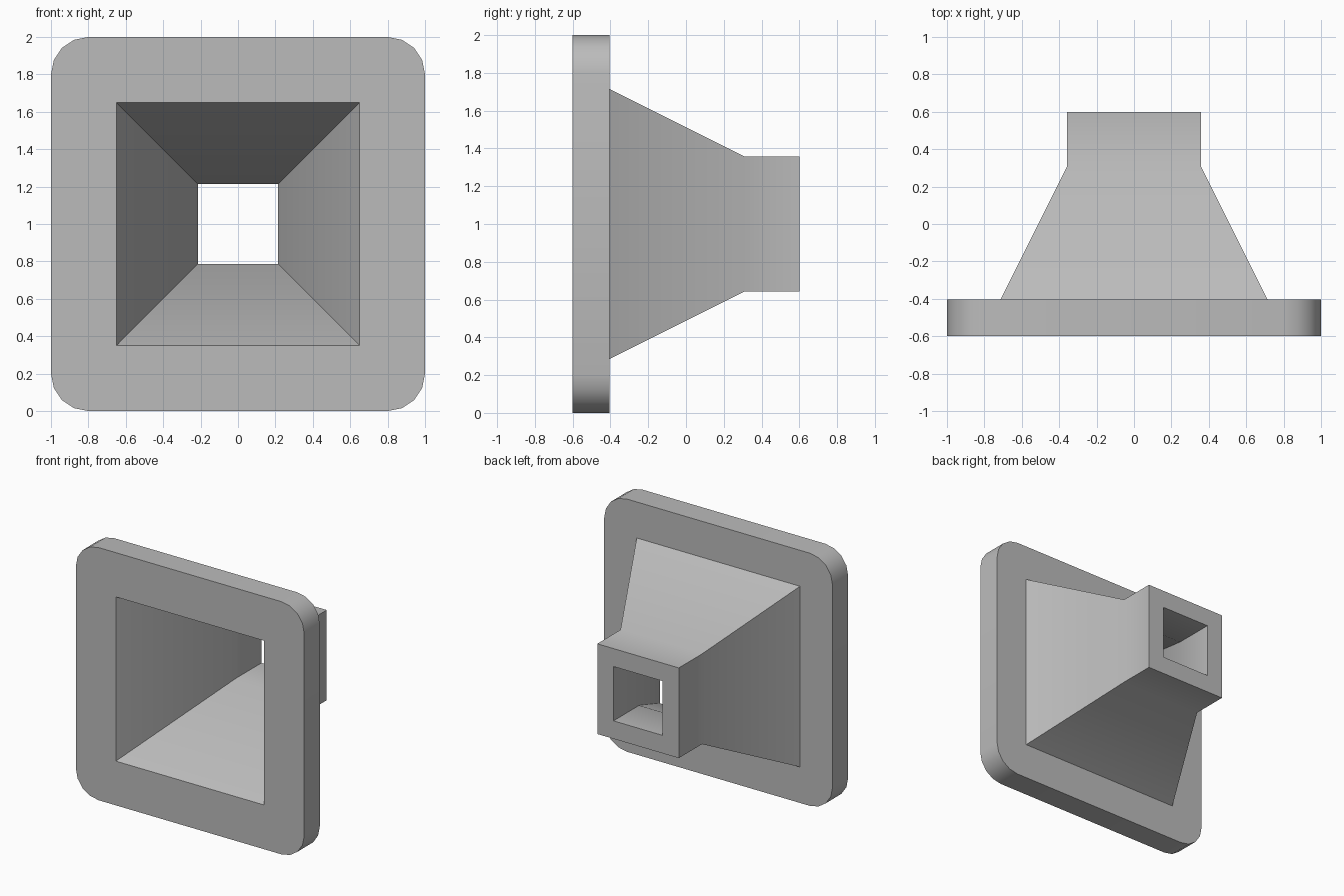
import bpy, bmesh
from math import sin, cos, pi, radians

cube = bpy.data.objects.get("Cube")
if cube:
    bpy.data.objects.remove(cube, do_unlink=True)

FRONT, FLANGE_BACK, BACK = -0.6, -0.405, 0.6
SEG = 4  # segments per rounded corner
SIGNS = [(1, 1), (-1, 1), (-1, -1), (1, -1)]

bm = bmesh.new()


def square(half, y):
    """Square ring of four corners around the nozzle axis."""
    return [bm.verts.new((sx * half, y, 1 + sz * half)) for sx, sz in SIGNS]


def rounded(y, half=1.0, radius=0.2):
    """Square ring with rounded corners."""
    ring = []
    for k, (sx, sz) in enumerate(SIGNS):
        for i in range(SEG + 1):
            a = pi / 2 * (k + i / SEG)
            ring.append(bm.verts.new((sx * (half - radius) + radius * cos(a), y,
                                      1 + sz * (half - radius) + radius * sin(a))))
    return ring


def bridge(a, b):
    """Walls between two rings with equal counts."""
    n = len(a)
    for i in range(n):
        j = (i + 1) % n
        bm.faces.new((a[i], a[j], b[j], b[i]))


def flange_face(outer, inner):
    """Flat flange face around a square opening, split at the corners."""
    step, n = SEG + 1, len(outer)
    for k in range(4):
        start = k * step + SEG // 2
        side = [outer[(start + i) % n] for i in range(step + 1)]
        bm.faces.new(side + [inner[(k + 1) % 4], inner[k]])


# Mounting flange
flange_front, flange_back = rounded(FRONT), rounded(FLANGE_BACK)
bridge(flange_front, flange_back)

# Funnel and spout: outer skin, then inner passage
outer = [square(0.715, FLANGE_BACK), square(0.357, 0.31), square(0.357, BACK)]
inner = [square(0.65, FRONT), square(0.215, 0.28), square(0.215, BACK)]
for skin in (outer, inner):
    bridge(skin[0], skin[1])
    bridge(skin[1], skin[2])

# Flange faces and spout rim
flange_face(flange_front, inner[0])
flange_face(flange_back, outer[0])
bridge(outer[2], inner[2])

bmesh.ops.recalc_face_normals(bm, faces=bm.faces)
mesh = bpy.data.meshes.new("flanged_funnel")
bm.to_mesh(mesh)
bm.free()

# Plain grey material
grey = bpy.data.materials.new("grey")
grey.use_nodes = True
colour = (0.5, 0.5, 0.5, 1)
grey.diffuse_color = colour
grey.node_tree.nodes["Principled BSDF"].inputs["Base Color"].default_value = colour
mesh.materials.append(grey)

funnel = bpy.data.objects.new("flanged_funnel", mesh)
bpy.context.collection.objects.link(funnel)
bpy.context.view_layer.objects.active = funnel
funnel.select_set(True)
bpy.ops.object.shade_smooth_by_angle(angle=radians(30))
